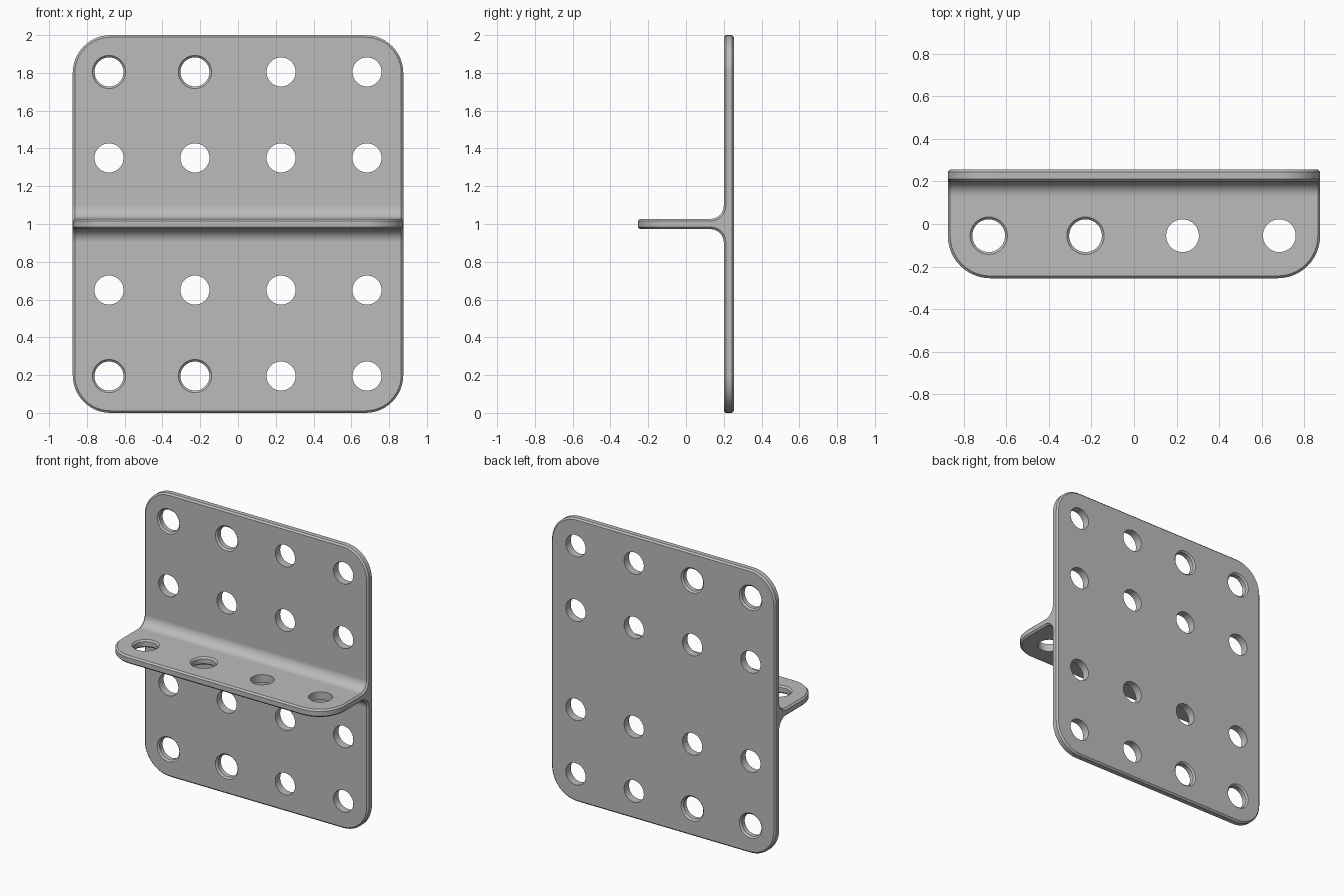
import bpy, bmesh
from math import sin, cos, pi, radians
from mathutils import Matrix, Vector

cube = bpy.data.objects.get("Cube")
if cube:
    bpy.data.objects.remove(cube, do_unlink=True)

HALF_W, DEPTH, THICK = 0.875, 0.255, 0.055
FRONT = DEPTH - THICK            # front face of the upright plate
MID = 1.0                        # shelf centre height
FILLET, CORNER, CHAMFER = 0.07, 0.2, 0.011
HOLE_R, HOLE_CHAMFER = 0.077, 0.011
HOLE_X = (-0.683, -0.228, 0.228, 0.683)
ROWS = (0.805, 0.35)             # hole heights away from the shelf

metal = bpy.data.materials.new("Grey metal")
metal.use_nodes = True
grey = (0.5, 0.5, 0.5, 1)
metal.diffuse_color = grey
metal.node_tree.nodes["Principled BSDF"].inputs["Base Color"].default_value = grey


def make_object(name, bm):
    bmesh.ops.recalc_face_normals(bm, faces=bm.faces)
    mesh = bpy.data.meshes.new(name)
    bm.to_mesh(mesh)
    bm.free()
    mesh.materials.append(metal)
    obj = bpy.data.objects.new(name, mesh)
    bpy.context.collection.objects.link(obj)
    return obj


def bevel(bm, edges, size, segments):
    bmesh.ops.bevel(bm, geom=edges, offset=size, offset_type='OFFSET', segments=segments,
                    profile=0.5, affect='EDGES', clamp_overlap=False)


# T-shaped profile with filleted inner corners, extruded along the width
steps = 10
arc = [i / steps * pi / 2 for i in range(steps + 1)]
cy, cz = FRONT - FILLET, THICK / 2 + FILLET
upper = [(DEPTH, 2), (FRONT, 2)]
upper += [(cy + FILLET * cos(a), MID + cz - FILLET * sin(a)) for a in arc]
upper += [(-DEPTH, MID + THICK / 2)]
profile = upper + [(y, 2 * MID - z) for y, z in reversed(upper)]

bm = bmesh.new()
end = bm.faces.new([bm.verts.new((-HALF_W, y, z)) for y, z in profile])
extruded = bmesh.ops.extrude_face_region(bm, geom=[end])["geom"]
bmesh.ops.translate(bm, vec=(2 * HALF_W, 0, 0),
                    verts=[v for v in extruded if isinstance(v, bmesh.types.BMVert)])
bmesh.ops.recalc_face_normals(bm, faces=bm.faces)


# Rounded corners of the plate and of the shelf
def is_corner(edge):
    a, b = (v.co for v in edge.verts)
    if abs(a.x - b.x) > 0.01:
        return False
    on_plate = abs(a.z - b.z) < 0.001 and abs(a.z - MID) > 0.99
    on_shelf = max(a.y, b.y) < -DEPTH + 0.001
    return on_plate or on_shelf


bevel(bm, [e for e in bm.edges if is_corner(e)], CORNER, 12)

# Small chamfer round every sharp outer edge
bevel(bm, [e for e in bm.edges if e.calc_face_angle(0) > radians(50)], CHAMFER, 1)
bracket = make_object("bracket", bm)


# Hole cutters: straight, or flared at both ends
def add_cutter(bm, centre, rotation, flared):
    h, extra = THICK / 2, 0.01
    flare = HOLE_CHAMFER + extra if flared else 0
    rings = [(-h - extra, HOLE_R + flare), (-h + HOLE_CHAMFER, HOLE_R),
             (h - HOLE_CHAMFER, HOLE_R), (h + extra, HOLE_R + flare)]
    sides = 40
    matrix = Matrix.Translation(centre) @ rotation
    loops = [[bm.verts.new(matrix @ Vector((r * cos(2 * pi * i / sides),
                                            r * sin(2 * pi * i / sides), t)))
              for i in range(sides)] for t, r in rings]
    bm.faces.new(loops[0])
    bm.faces.new(loops[-1])
    for low, high in zip(loops, loops[1:]):
        for i in range(sides):
            j = (i + 1) % sides
            bm.faces.new((low[i], low[j], high[j], high[i]))


bm = bmesh.new()
through_plate = Matrix.Rotation(pi / 2, 4, 'X')
for x in HOLE_X:
    for row in ROWS:
        for side in (-1, 1):
            add_cutter(bm, (x, DEPTH - THICK / 2, MID + side * row), through_plate,
                       x < 0 and row == ROWS[0])
    add_cutter(bm, (x, -0.055, MID), Matrix.Identity(4), x < 0)
cutter = make_object("hole_cutter", bm)
cutter.hide_render = True

# Cut the holes
cut = bracket.modifiers.new("Holes", 'BOOLEAN')
cut.operation = 'DIFFERENCE'
cut.solver = 'EXACT'
cut.object = cutter
bpy.ops.object.select_all(action='DESELECT')
bracket.select_set(True)
bpy.context.view_layer.objects.active = bracket
bpy.ops.object.modifier_apply(modifier=cut.name)
bpy.data.objects.remove(cutter, do_unlink=True)

# Smooth curves, crisp edges, flat large faces
bpy.ops.object.shade_smooth_by_angle(angle=radians(30))
weighted = bracket.modifiers.new("Flat faces", 'WEIGHTED_NORMAL')
weighted.keep_sharp = True
